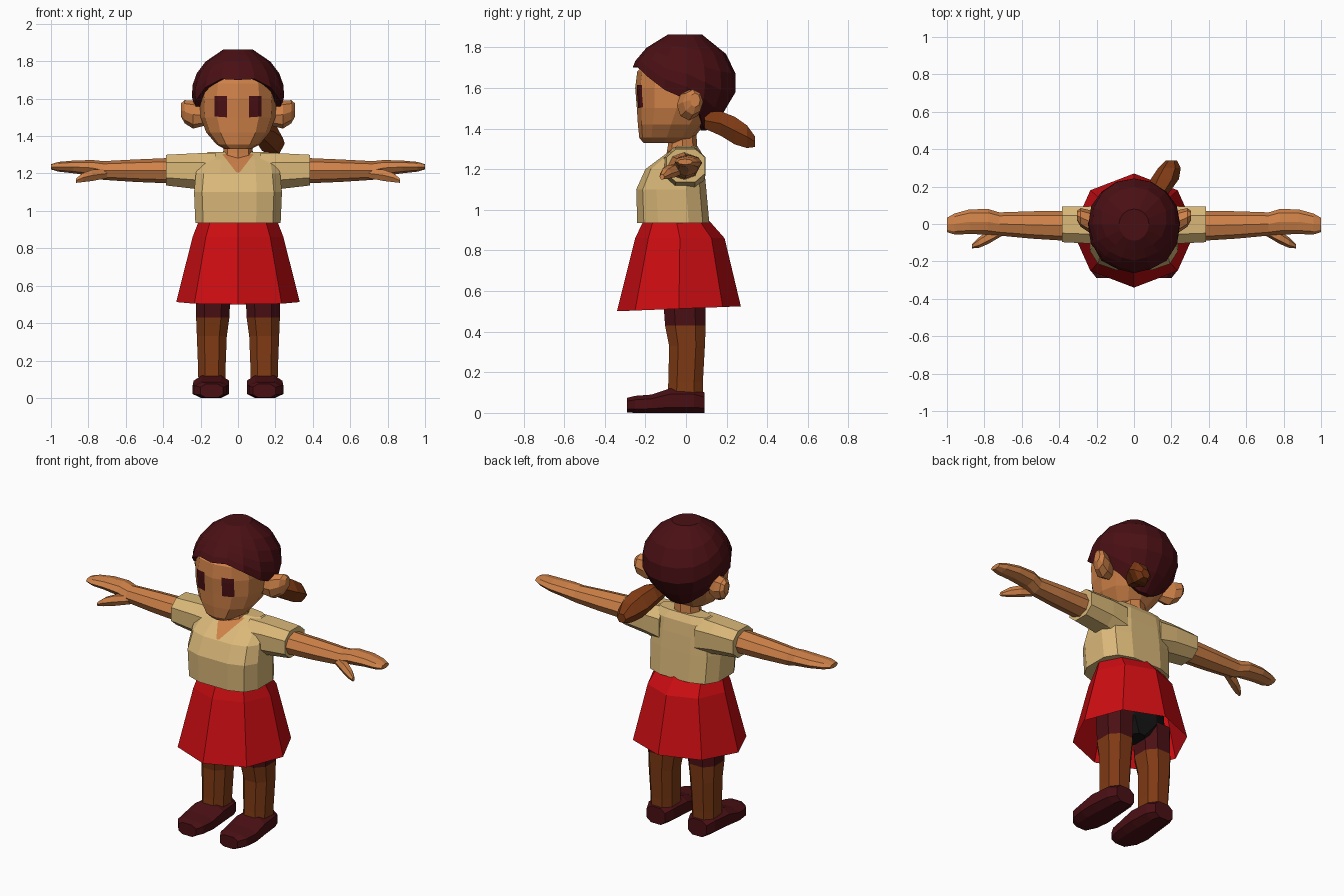
import bpy, bmesh, math
from mathutils import Vector
from mathutils.bvhtree import BVHTree

if "Cube" in bpy.data.objects:
    bpy.data.objects.remove(bpy.data.objects["Cube"])


def material(name, rgb):
    m = bpy.data.materials.new(name)
    m.diffuse_color = (*rgb, 1)
    m.use_nodes = True
    m.node_tree.nodes["Principled BSDF"].inputs["Base Color"].default_value = m.diffuse_color
    return m


SKIN = material("skin", (0.62, 0.22, 0.065))
HAIR = material("dark maroon", (0.068, 0.005, 0.007))
SHIRT = material("sand cloth", (0.70, 0.48, 0.19))
SKIRT = material("red cloth", (0.60, 0.004, 0.006))
BROWN = material("brown", (0.21, 0.042, 0.007))
BLACK = material("black cloth", (0.008, 0.008, 0.009))


def finish(name, bm, mats, mirror=False, fix=True):
    if fix:
        bmesh.ops.recalc_face_normals(bm, faces=bm.faces)
    me = bpy.data.meshes.new(name)
    bm.to_mesh(me)
    bm.free()
    for m in mats:
        me.materials.append(m)
    ob = bpy.data.objects.new(name, me)
    bpy.context.collection.objects.link(ob)
    if mirror:
        ob.modifiers.new("mirror", 'MIRROR').use_mirror_merge = False
    return ob


def skin_rings(bm, rings, caps=True):
    """Join rings of points into a tube."""
    loops = [[bm.verts.new(p) for p in r] for r in rings]
    n = len(loops[0])
    for a, b in zip(loops, loops[1:]):
        for i in range(n):
            j = (i + 1) % n
            bm.faces.new((a[i], a[j], b[j], b[i]))
    if caps:
        bm.faces.new(loops[0])
        bm.faces.new(loops[-1])
    return loops


def section(n, p, flat):
    """Unit cross-section; p < 1 is boxier, flat puts a side forward."""
    pts = []
    for i in range(n):
        a = 2 * math.pi * (i + (0.5 if flat else 0)) / n
        c, s = math.cos(a), math.sin(a)
        pts.append((math.copysign(abs(c) ** p, c) if abs(c) > 1e-6 else 0,
                    math.copysign(abs(s) ** p, s) if abs(s) > 1e-6 else 0))
    mu, mv = max(u for u, v in pts), max(v for u, v in pts)
    return [(u / mu, v / mv) for u, v in pts]


def loft(name, mat, axis, rings, n=8, p=1.0, flat=False, caps=True, mirror=False, tilt=0, split=None):
    """Rings are (position, centre u, centre v, radius u, radius v) along an axis."""
    place = {'x': lambda t, u, v: (t, u, v), 'y': lambda t, u, v: (u, t, v),
             'z': lambda t, u, v: (u, v, t)}[axis]
    sec = section(n, p, flat)
    bm = bmesh.new()
    loops = skin_rings(bm, [[place(t, cu + ru * u, cv + rv * v) for u, v in sec]
                            for t, cu, cv, ru, rv in rings], caps)
    for v in loops[0]:
        v.co.z += tilt * v.co.y
    mats = [mat]
    if split:
        mats.append(split[1])
        for f in bm.faces:
            f.material_index = int(f.calc_center_median().z > split[0])
    return finish(name, bm, mats, mirror)


def span(z, rx, y0, y1):
    """Ring given by half width and its front and back y."""
    return (z, 0, (y0 + y1) / 2, rx, (y1 - y0) / 2)


def plate(name, mat, target, corners, nu=4, nv=4, lift=0.005, mirror=False):
    """Patch laid on the front of a target, from four (x, z) corners."""
    tree = BVHTree.FromPolygons([v.co for v in target.data.vertices],
                                [list(p.vertices) for p in target.data.polygons])
    a, b, c, d = [Vector(q) for q in corners]
    bm = bmesh.new()
    grid = []
    for j in range(nv + 1):
        row = []
        for i in range(nu + 1):
            q = a.lerp(b, i / nu).lerp(d.lerp(c, i / nu), j / nv)
            hit = tree.ray_cast(Vector((q.x, -2, q.y)), Vector((0, 1, 0)))[0]
            y = hit.y if hit else -0.03
            row.append(bm.verts.new((q.x, y - lift, q.y)))
        grid.append(row)
    for r, s in zip(grid, grid[1:]):
        for i in range(nu):
            bm.faces.new((r[i], r[i + 1], s[i + 1], s[i]))
    for f in bm.faces:
        f.normal_update()
        if f.normal.y > 0:
            f.normal_flip()
    return finish(name, bm, [mat], mirror, fix=False)


# Head, neck and ears
head = loft("head", SKIN, 'z', [
    span(1.33, 0.07, -0.21, -0.02), span(1.355, 0.115, -0.23, 0.04),
    span(1.42, 0.17, -0.237, 0.09), span(1.50, 0.20, -0.242, 0.15),
    span(1.60, 0.205, -0.25, 0.18), span(1.68, 0.195, -0.24, 0.18),
    span(1.75, 0.15, -0.18, 0.14)], n=12, p=0.85)
loft("neck", SKIN, 'z', [span(1.25, 0.09, -0.10, 0.06), span(1.31, 0.08, -0.09, 0.055),
                         span(1.40, 0.07, -0.08, 0.05)])
loft("ear", SKIN, 'x', [(0.18, 0.0, 1.51, 0.04, 0.055), (0.24, 0.015, 1.515, 0.06, 0.075),
                        (0.285, 0.035, 1.53, 0.05, 0.062), (0.305, 0.045, 1.54, 0.025, 0.035)],
     mirror=True)

# Eyes
plate("eye", HAIR, head, [(0.058, 1.50), (0.125, 1.505), (0.125, 1.615), (0.058, 1.615)],
      mirror=True)

# Hair cap: each column hangs to its own height
profile = [(1.39, 0.10), (1.45, 0.16), (1.50, 0.20), (1.57, 0.243), (1.65, 0.25),
           (1.73, 0.225), (1.80, 0.172), (1.862, 0.08)]
hang = [1.70, 1.705, 1.66, 1.59, 1.545, 1.47, 1.41, 1.39, 1.39]


def radius(z):
    for (z0, r0), (z1, r1) in zip(profile, profile[1:]):
        if z <= z1 + 1e-6:
            return r0 + (r1 - r0) * (z - z0) / (z1 - z0)
    return profile[-1][1]


rings = []
for t, k in ((0, 0.8), (0, 1), (0.2, 1), (0.4, 1), (0.6, 1), (0.8, 1), (1, 1)):
    ring = []
    for i in range(16):
        a = math.pi * i / 8
        low = hang[min(i, 16 - i)]
        z = low + (1.862 - low) * t
        r = radius(z) * k
        c = math.cos(a)
        ring.append((r * math.sin(a), -r * c * (1.12 if c > 0 else 1), z))
    rings.append(ring)
bm = bmesh.new()
skin_rings(bm, rings)
finish("hair", bm, [HAIR])

# Ponytail
loft("ponytail", BROWN, 'y', [
    (0.09, 0.10, 1.44, 0.035, 0.04), (0.17, 0.13, 1.425, 0.06, 0.06),
    (0.24, 0.165, 1.39, 0.075, 0.068), (0.30, 0.19, 1.36, 0.06, 0.056),
    (0.34, 0.20, 1.335, 0.03, 0.026)], n=6)

# Shirt with sleeves and open neckline
shirt = loft("shirt", SHIRT, 'z', [
    span(0.935, 0.228, -0.24, 0.115), span(1.10, 0.235, -0.245, 0.10),
    span(1.20, 0.225, -0.20, 0.09), span(1.275, 0.21, -0.10, 0.08),
    span(1.315, 0.16, -0.04, 0.055)], n=12, p=0.65, flat=True)
plate("neckline", SKIN, shirt, [(-0.008, 1.205), (0.008, 1.205), (0.085, 1.305), (-0.085, 1.305)])
loft("sleeve", SHIRT, 'x', [(0.12, -0.01, 1.20, 0.10, 0.11), (0.23, -0.005, 1.213, 0.10, 0.095),
                            (0.385, -0.002, 1.218, 0.095, 0.082)], p=0.8, flat=True, mirror=True)

# Arms, hands and thumbs
loft("arm", SKIN, 'x', [
    (0.36, -0.01, 1.215, 0.08, 0.068), (0.55, -0.005, 1.215, 0.073, 0.06),
    (0.72, 0.0, 1.216, 0.062, 0.05), (0.78, 0.012, 1.23, 0.068, 0.042),
    (0.88, 0.012, 1.235, 0.066, 0.034), (0.96, 0.0, 1.236, 0.056, 0.026),
    (1.0, -0.005, 1.236, 0.038, 0.014)], mirror=True)
loft("thumb", SKIN, 'x', [
    (0.70, -0.035, 1.20, 0.025, 0.025), (0.78, -0.072, 1.19, 0.035, 0.03),
    (0.83, -0.10, 1.178, 0.028, 0.024), (0.865, -0.118, 1.162, 0.012, 0.012)], n=6, mirror=True)

# Skirt, open at the bottom with a dipped front hem
loft("skirt", SKIRT, 'z', [
    span(0.514, 0.33, -0.34, 0.27), span(0.86, 0.243, -0.25, 0.19),
    span(0.945, 0.21, -0.21, 0.115)], n=8, caps=False, tilt=0.04)

# Shorts
loft("shorts", BLACK, 'z', [
    span(0.50, 0.05, -0.07, 0.07), span(0.58, 0.19, -0.11, 0.10),
    span(0.90, 0.19, -0.14, 0.09)], flat=True)

# Legs with dark cuffs above the stockings
loft("leg", BROWN, 'z', [
    (0.07, 0.14, -0.005, 0.072, 0.088), (0.15, 0.14, -0.002, 0.073, 0.085),
    (0.33, 0.14, 0.005, 0.08, 0.088), (0.43, 0.135, -0.003, 0.089, 0.10),
    (0.60, 0.132, -0.01, 0.093, 0.105)], p=0.8, flat=True, mirror=True, split=(0.43, HAIR))

# Shoes
loft("shoe", HAIR, 'y', [
    (-0.29, 0.14, 0.038, 0.06, 0.036), (-0.25, 0.145, 0.042, 0.086, 0.042),
    (-0.17, 0.145, 0.045, 0.097, 0.045), (-0.08, 0.142, 0.06, 0.095, 0.06),
    (0.04, 0.14, 0.06, 0.084, 0.06), (0.092, 0.14, 0.05, 0.062, 0.05)],
     p=0.7, flat=True, mirror=True)
